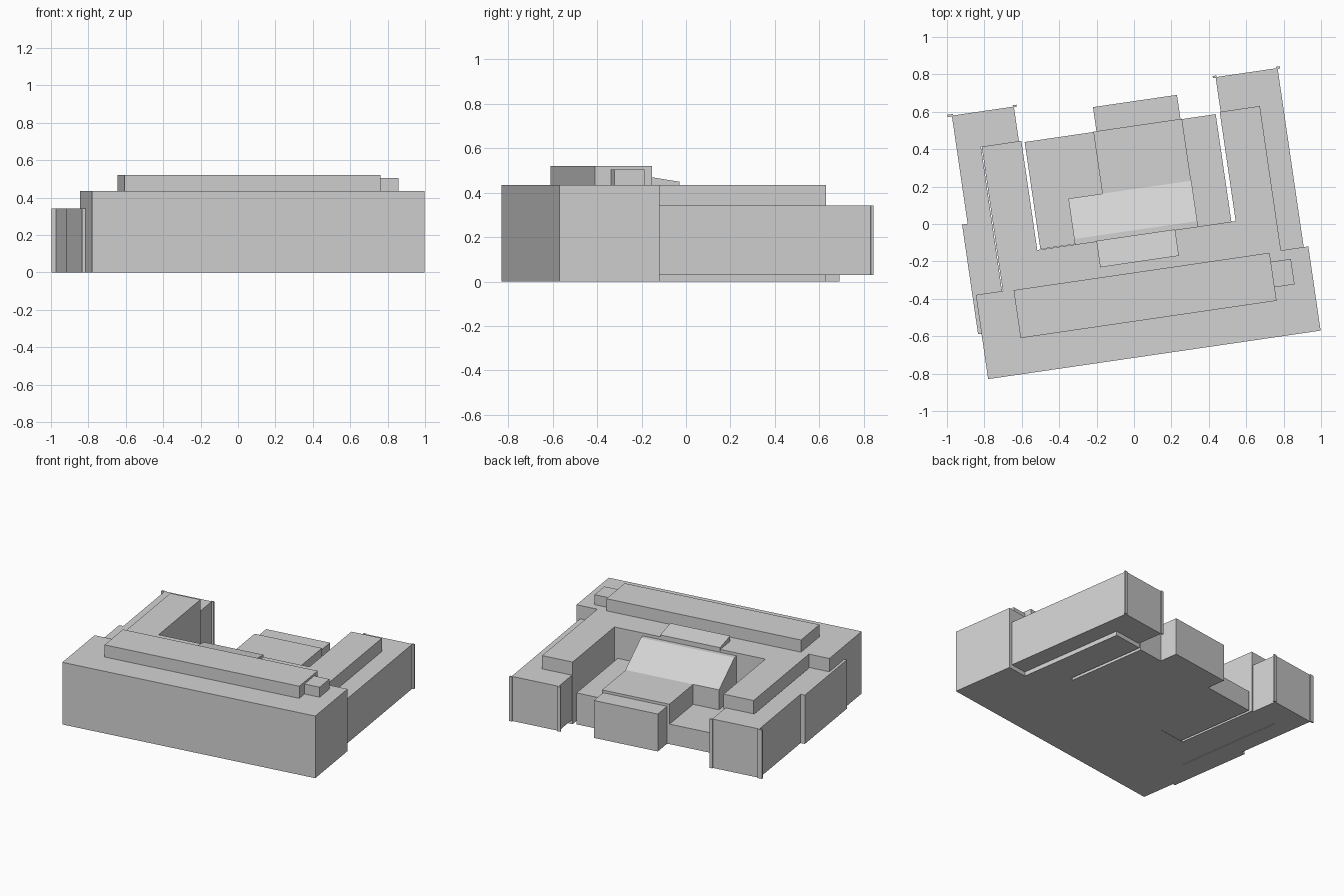
import bpy, bmesh, math

if "Cube" in bpy.data.objects:
    bpy.data.objects.remove(bpy.data.objects["Cube"], do_unlink=True)

TURN = math.radians(8.3)  # the whole building is turned on its plot

grey = bpy.data.materials.new("light_grey")
grey.use_nodes = True
COLOUR = (0.65, 0.65, 0.65, 1)
grey.diffuse_color = COLOUR
grey.node_tree.nodes["Principled BSDF"].inputs["Base Color"].default_value = COLOUR


def finish(name, bm):
    """Turn a bmesh into a placed, coloured object."""
    bmesh.ops.recalc_face_normals(bm, faces=bm.faces)
    mesh = bpy.data.meshes.new(name)
    bm.to_mesh(mesh)
    bm.free()
    mesh.materials.append(grey)
    obj = bpy.data.objects.new(name, mesh)
    obj.rotation_euler.z = TURN
    bpy.context.collection.objects.link(obj)
    return obj


def prism(name, points, to_3d, shift):
    """Extrude a flat outline along a vector."""
    bm = bmesh.new()
    face = bm.faces.new([bm.verts.new(to_3d(*p)) for p in points])
    out = bmesh.ops.extrude_face_region(bm, geom=[face])
    verts = [g for g in out["geom"] if isinstance(g, bmesh.types.BMVert)]
    bmesh.ops.translate(bm, verts=verts, vec=shift)
    return finish(name, bm)


def plan(name, points, z0, z1):
    return prism(name, points, lambda x, y: (x, y, z0), (0, 0, z1 - z0))


def box(name, x0, x1, y0, y1, z0, z1):
    return plan(name, [(x0, y0), (x1, y0), (x1, y1), (x0, y1)], z0, z1)


def profile(name, points, x0, x1):
    return prism(name, points, lambda y, z: (x0, y, z), (x1 - x0, 0, 0))


EAVES, LOW = 0.435, 0.342

# U-shaped main body: front range and the two tall inner wings
half = [(0.905, -0.708), (0.905, -0.253), (0.757, -0.253), (0.757, 0.527),
        (0.54, 0.527), (0.54, -0.063)]
left_half = [(-x * 0.985, y) for x, y in reversed(half)]
plan("main_body", half + left_half, 0, EAVES)

# Lower outer aisles wrapping the wing ends, with thin corner fins
for side, name, base in ((1, "left", 0.03), (-1, "right", 0.0)):
    aisle = [(0.88, -0.253), (0.88, 0.714), (0.545, 0.714), (0.545, 0.527),
             (0.75, 0.527), (0.75, -0.253)]
    plan(name + "_wing_aisle", [(side * x, y) for x, y in aisle], base, LOW)
    outer = 0.893 if side > 0 else 0.903
    box(name + "_outer_fin", side * 0.872, side * outer, 0.71, 0.722, base, LOW)
    box(name + "_inner_fin", side * 0.53, side * 0.55, 0.71, 0.722, base, LOW)

# Shallow projection on the outside of the right wing
box("right_side_bay", -0.91, -0.87, -0.463, 0.13, 0, LOW)

# Roof storey, small roof box and sloped skylight
box("roof_storey", -0.688, 0.695, -0.516, -0.257, EAVES - 0.01, 0.52)
box("roof_box", 0.69, 0.803, -0.443, -0.306, EAVES - 0.01, 0.505)
profile("skylight", [(-0.203, EAVES - 0.01), (-0.06, EAVES - 0.01),
                     (-0.06, 0.449), (-0.203, 0.472)], -0.212, 0.213)

# Courtyard building: side parts, hall with sloped roof, rear porch
box("court_right_part", -0.515, -0.14, -0.061, 0.518, 0, 0.14)
box("court_left_part", 0.33, 0.517, -0.063, 0.518, 0, 0.22)
profile("hall", [(-0.065, 0), (0.185, 0), (0.185, 0.28), (-0.033, 0.415),
                 (-0.065, 0.415)], -0.328, 0.337)
box("court_middle", -0.144, 0.335, 0.18, 0.52, 0, 0.28)
box("rear_porch", -0.127, 0.327, 0.51, 0.65, 0, 0.262)
